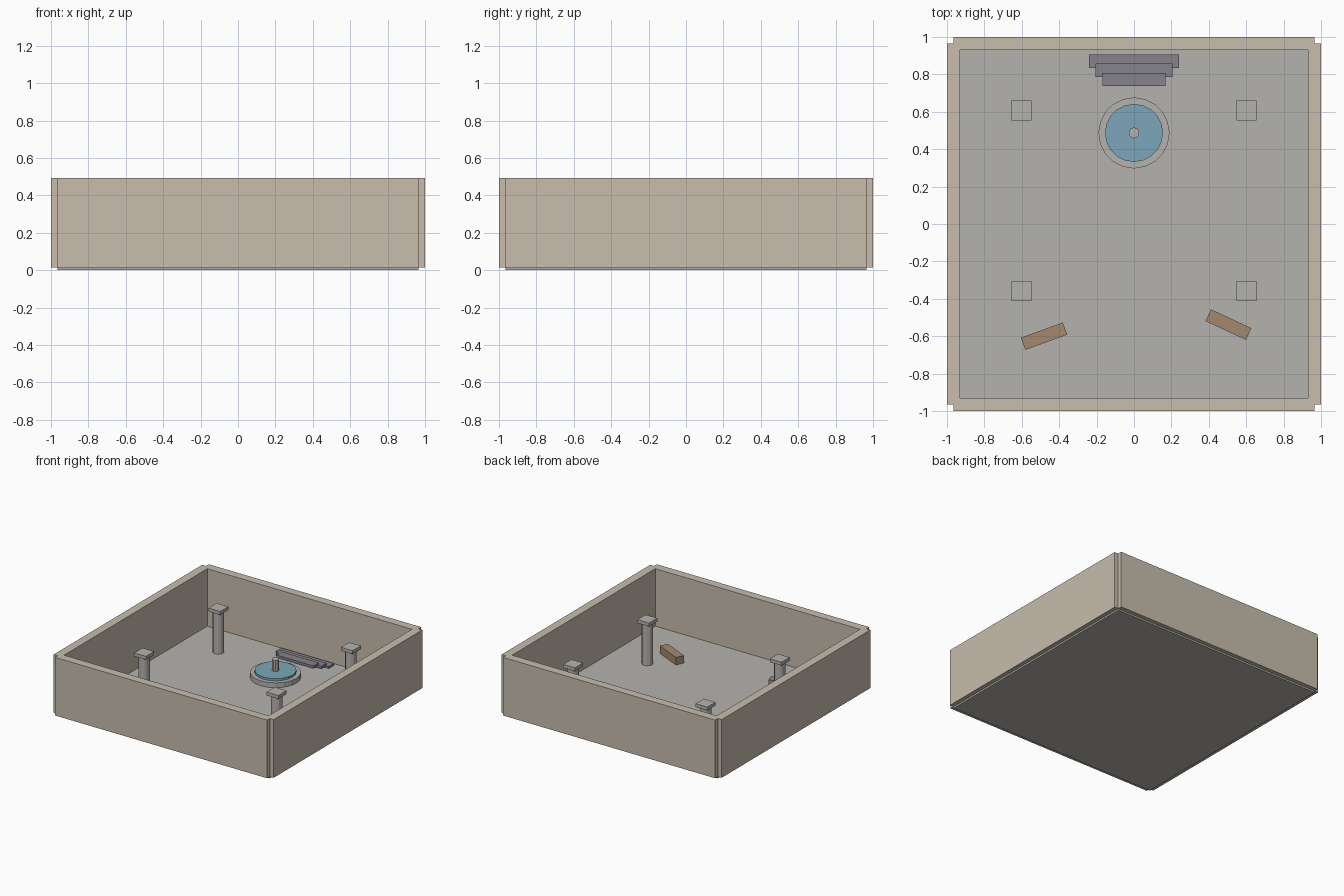
import bpy
from math import radians

if "Cube" in bpy.data.objects:
    bpy.data.objects.remove(bpy.data.objects["Cube"])


def colour(name, rgb):
    m = bpy.data.materials.new(name)
    m.diffuse_color = (*rgb, 1)
    m.use_nodes = True
    m.node_tree.nodes["Principled BSDF"].inputs["Base Color"].default_value = m.diffuse_color
    return m


stone = colour("sandstone", (0.58, 0.51, 0.42))
blue = colour("water", (0.20, 0.38, 0.49))
wood = colour("wood", (0.37, 0.25, 0.16))
slate = colour("slate", (0.24, 0.23, 0.26))
paving = colour("paving", (0.46, 0.45, 0.43))


def finish(name, mat):
    o = bpy.context.object
    o.name = name
    if mat:
        o.data.materials.append(mat)
    return o


def box(name, x, y, z0, z1, sx, sy, mat=None, angle=0):
    bpy.ops.mesh.primitive_cube_add(size=1, location=(x, y, (z0 + z1) / 2),
                                    rotation=(0, 0, radians(angle)))
    bpy.context.object.scale = (sx, sy, z1 - z0)
    return finish(name, mat)


def cylinder(name, x, y, z0, z1, r, sides, mat=None):
    bpy.ops.mesh.primitive_cylinder_add(vertices=sides, radius=r, depth=z1 - z0,
                                        location=(x, y, (z0 + z1) / 2))
    return finish(name, mat)


FLOOR = 0.02

# Floor and four walls, leaving open notches at the outer corners
box("floor", 0, 0, 0, FLOOR, 1.93, 1.93, paving)
for side, s in (("low", -1), ("high", 1)):
    box(f"wall_x_{side}", s * 0.965, 0, 0.014, 0.492, 0.07, 1.93, stone)
    box(f"wall_y_{side}", 0, s * 0.965, 0.014, 0.492, 1.93, 0.07, stone)

# Round columns with square capitals
for x in (-0.602, 0.602):
    for y in (-0.358, 0.606):
        cylinder("column", x, y, FLOOR - 0.005, 0.36, 0.043, 12, paving)
        box("capital", x, y, 0.358, 0.386, 0.107, 0.107, paving)

# Fountain
cylinder("fountain_basin", 0, 0.487, FLOOR - 0.005, 0.06, 0.19, 20, paving)
cylinder("fountain_water", 0, 0.487, 0.05, 0.078, 0.155, 20, blue)
cylinder("fountain_spout", 0, 0.487, 0.07, 0.17, 0.029, 10, paving)

# Three narrowing steps
for i, (y, width) in enumerate(((0.87, 0.48), (0.822, 0.412), (0.773, 0.336))):
    box("step", 0, y, 0.015 + 0.012 * i, 0.036 + 0.012 * i, width, 0.07, slate)

# Wooden benches
box("bench_left", -0.481, -0.6, FLOOR - 0.002, 0.082, 0.238, 0.069, wood, 20)
box("bench_right", 0.505, -0.538, FLOOR - 0.002, 0.082, 0.238, 0.069, wood, -25)
